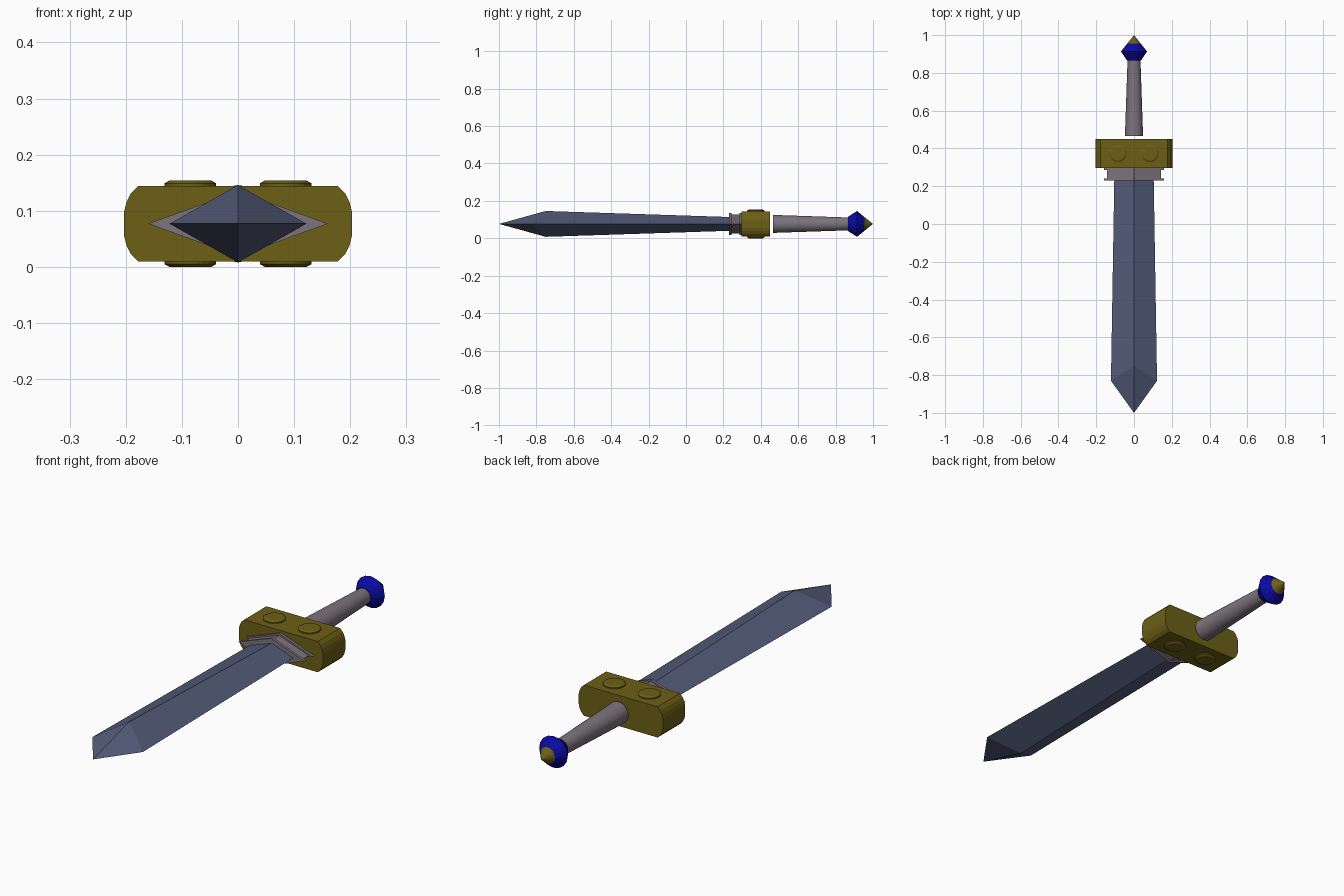
import bpy, bmesh, math
from mathutils import Matrix

if "Cube" in bpy.data.objects:
    bpy.data.objects.remove(bpy.data.objects["Cube"])

ZC = 0.077  # height of the sword's long axis


def material(name, rgb):
    m = bpy.data.materials.new(name)
    m.diffuse_color = (*rgb, 1)
    m.use_nodes = True
    m.node_tree.nodes["Principled BSDF"].inputs["Base Color"].default_value = m.diffuse_color
    return m


STEEL = material("blue_steel", (0.085, 0.105, 0.19))
GREY = material("warm_grey", (0.20, 0.175, 0.20))
GOLD = material("dark_gold", (0.15, 0.115, 0.008))
BLUE = material("deep_blue", (0.003, 0.003, 0.35))


def finish(name, bm, mats, smooth=False):
    bmesh.ops.remove_doubles(bm, verts=bm.verts, dist=1e-5)
    bmesh.ops.recalc_face_normals(bm, faces=bm.faces)
    me = bpy.data.meshes.new(name)
    bm.to_mesh(me)
    bm.free()
    for m in mats:
        me.materials.append(m)
    ob = bpy.data.objects.new(name, me)
    bpy.context.collection.objects.link(ob)
    if smooth:
        bpy.ops.object.select_all(action='DESELECT')
        ob.select_set(True)
        bpy.context.view_layer.objects.active = ob
        bpy.ops.object.shade_smooth_by_angle(angle=math.radians(30))
    return ob


def loft(sections, cap_end=True):
    """Skin rings of points lying along the sword axis."""
    bm = bmesh.new()
    rings = [[bm.verts.new(p) for p in s] for s in sections]
    n = len(rings[0])
    for a, b in zip(rings, rings[1:]):
        for i in range(n):
            j = (i + 1) % n
            bm.faces.new((a[i], a[j], b[j], b[i]))
    bm.faces.new(rings[0])
    if cap_end:
        bm.faces.new(rings[-1])
    return bm


def diamond(y, w, h):
    return [(w, y, ZC), (0, y, ZC + h), (-w, y, ZC), (0, y, ZC - h)]


def circle(y, r, n):
    return [(r * math.cos(2 * math.pi * i / n), y, ZC + r * math.sin(2 * math.pi * i / n))
            for i in range(n)]


# Blade: diamond section, ridge breaks earlier than the edges, then a point
shoulder = [(x, -0.83 if x else -0.75, z) for x, _, z in diamond(0, 0.122, 0.069)]
bm = loft([diamond(0.26, 0.104, 0.036), shoulder], cap_end=False)
bm.verts.ensure_lookup_table()
rim = bm.verts[4:8]
tip = bm.verts.new((0, -1, ZC))
for i in range(4):
    bm.faces.new((rim[i], rim[(i + 1) % 4], tip))
finish("blade", bm, [STEEL])

# Collar: diamond core between two wider plates
finish("collar_core", loft([diamond(0.236, 0.142, 0.050), diamond(0.30, 0.142, 0.050)]), [GREY])
for name, y in (("collar_front_plate", 0.231), ("collar_back_plate", 0.285)):
    finish(name, loft([diamond(y, 0.16, 0.058), diamond(y + 0.011, 0.16, 0.058)]), [GREY])

# Guard: block with rounded ends
q = [(0.203, 0.022), (0.199, 0.038), (0.191, 0.054), (0.178, 0.067)]
outline = (q + [(-x, z) for x, z in reversed(q)]
           + [(-x, -z) for x, z in q] + [(x, -z) for x, z in reversed(q)])
finish("guard", loft([[(x, y, ZC + z) for x, z in outline] for y in (0.296, 0.45)]), [GOLD])

# Studs on both faces of the guard
for side, s in (("top", 1), ("bottom", -1)):
    for hand, x in (("left", -0.085), ("right", 0.085)):
        rings = []
        for r, h in ((0.046, 0.06), (0.046, 0.072), (0.037, 0.077)):
            rings.append([(x + r * math.cos(math.tau * i / 24),
                           0.373 + r * math.sin(math.tau * i / 24), ZC + s * h)
                          for i in range(24)])
        finish(f"{side}_{hand}_stud", loft(rings), [GOLD])

# Grip: tapered round bar, standing just clear of the guard
finish("grip", loft([circle(0.466, 0.048, 24), circle(0.875, 0.034, 24)]), [GREY], smooth=True)

# Pommel: double cone with a gold point
bm = loft([circle(0.865, 0.037, 16), circle(0.914, 0.069, 16),
           circle(0.955, 0.0361, 16), circle(1.0, 0.0, 16)], cap_end=False)
bmesh.ops.remove_doubles(bm, verts=bm.verts, dist=1e-5)
for f in bm.faces:
    f.material_index = 1 if f.calc_center_median().y > 0.956 else 0
finish("pommel", bm, [BLUE, GOLD])
